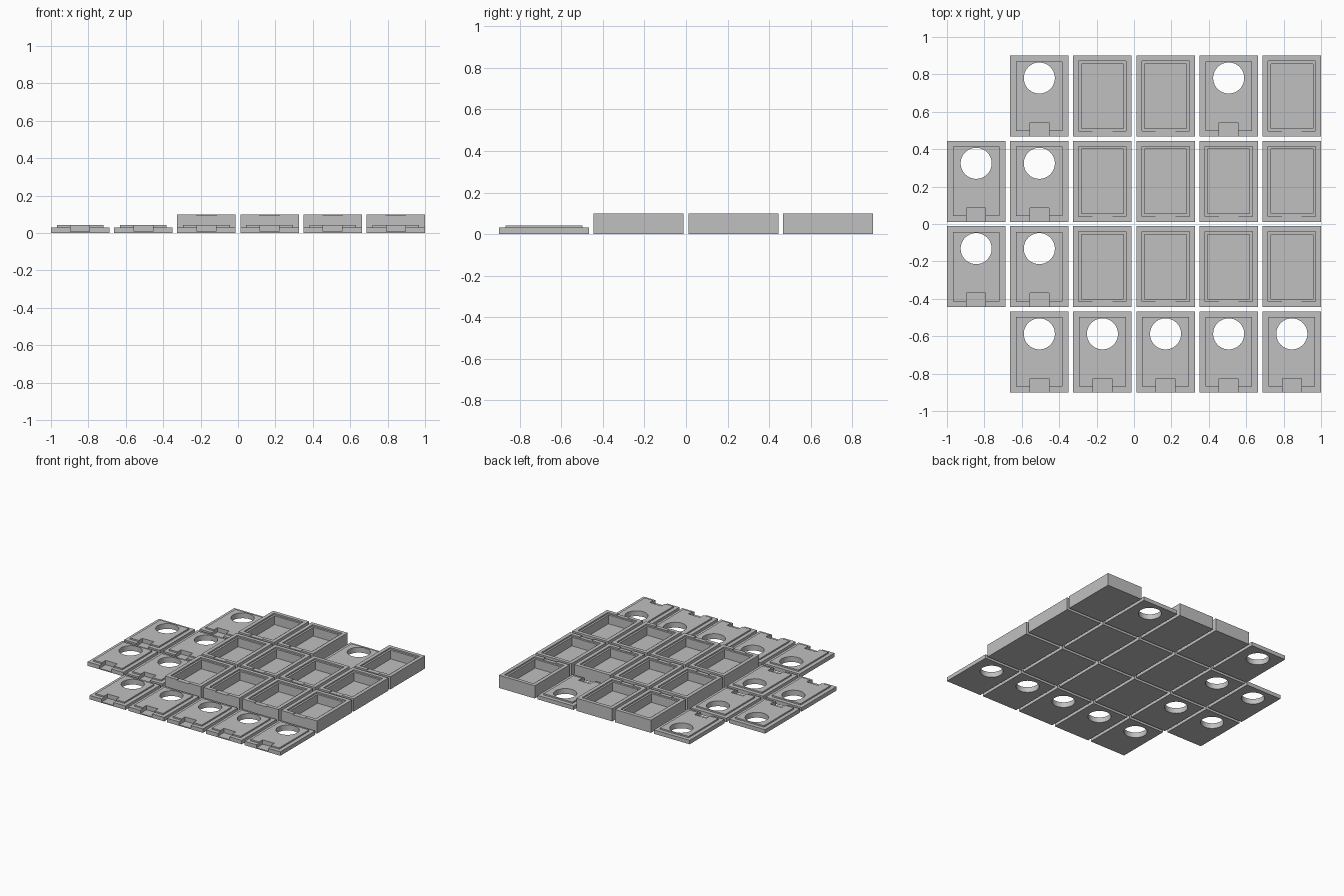
import bpy, math

if "Cube" in bpy.data.objects:
    bpy.data.objects.remove(bpy.data.objects["Cube"])

W, L = 0.3125, 0.433            # tile footprint
STEP_X, STEP_Y = 0.3375, 0.456  # grid spacing
INSET = 0.031                   # rim width

grey = bpy.data.materials.new("grey plastic")
grey.diffuse_color = (0.53, 0.53, 0.53, 1)
grey.use_nodes = True
grey.node_tree.nodes["Principled BSDF"].inputs["Base Color"].default_value = grey.diffuse_color


def block(name, x0, x1, y0, y1, z0, z1):
    bpy.ops.mesh.primitive_cube_add(
        size=1, location=((x0 + x1) / 2, (y0 + y1) / 2, (z0 + z1) / 2))
    ob = bpy.context.object
    ob.name = name
    ob.scale = (x1 - x0, y1 - y0, z1 - z0)
    bpy.ops.object.transform_apply(location=True, rotation=True, scale=True)
    return ob


def boolean(target, tool, operation):
    mod = target.modifiers.new("cut", 'BOOLEAN')
    mod.operation = operation
    mod.solver = 'EXACT'
    mod.object = tool
    bpy.ops.object.select_all(action='DESELECT')
    bpy.context.view_layer.objects.active = target
    target.select_set(True)
    bpy.ops.object.modifier_apply(modifier=mod.name)
    bpy.data.objects.remove(tool, do_unlink=True)


def inner(name, inset, z0, z1):
    return block(name, -W/2 + inset, W/2 - inset, -L/2 + inset, L/2 - inset, z0, z1)


def finish(ob):
    ob.data.materials.clear()
    ob.data.materials.append(grey)
    for p in ob.data.polygons:
        p.material_index = 0
    bpy.ops.object.select_all(action='DESELECT')
    bpy.context.view_layer.objects.active = ob
    ob.select_set(True)
    bpy.ops.object.shade_smooth_by_angle(angle=math.radians(30))
    return ob


def make_lid():
    # base plate with raised plug, round window and finger notch
    lid = block("lid", -W/2, W/2, -L/2, L/2, 0, 0.031)
    boolean(lid, inner("plug", INSET, 0.01, 0.042), 'UNION')
    bpy.ops.mesh.primitive_cylinder_add(
        vertices=64, radius=0.083, depth=0.3, location=(0, L/2 - 0.12, 0))
    boolean(lid, bpy.context.object, 'DIFFERENCE')
    boolean(lid, block("notch", -0.051, 0.051, -L/2 - 0.05, -L/2 + 0.075, 0.008, 0.1),
            'DIFFERENCE')
    return finish(lid)


def make_tray():
    # open box with a stepped rim and a shallow notch in the front wall
    tray = block("tray", -W/2, W/2, -L/2, L/2, 0, 0.1)
    boolean(tray, inner("rim_step", INSET - 0.002, 0.089, 0.2), 'DIFFERENCE')
    boolean(tray, inner("cavity", INSET + 0.013, 0.02, 0.15), 'DIFFERENCE')
    boolean(tray, block("notch", -0.053, 0.053, -L/2 - 0.05, -L/2 + 0.035, 0.093, 0.2),
            'DIFFERENCE')
    return finish(tray)


# layout from the front row to the back row: l = lid, t = tray
ROWS = [" lllll", "lltttt", "lltttt", " lttlt"]
masters = {"l": make_lid(), "t": make_tray()}
for r, row in enumerate(ROWS):
    for c, kind in enumerate(row):
        if kind == " ":
            continue
        master = masters[kind]
        ob = bpy.data.objects.new(f"{master.name}_{r}_{c}", master.data)
        ob.location = ((c - 2.5) * STEP_X, (r - 1.5) * STEP_Y, 0)
        bpy.context.collection.objects.link(ob)
for master in masters.values():
    bpy.data.objects.remove(master, do_unlink=True)
